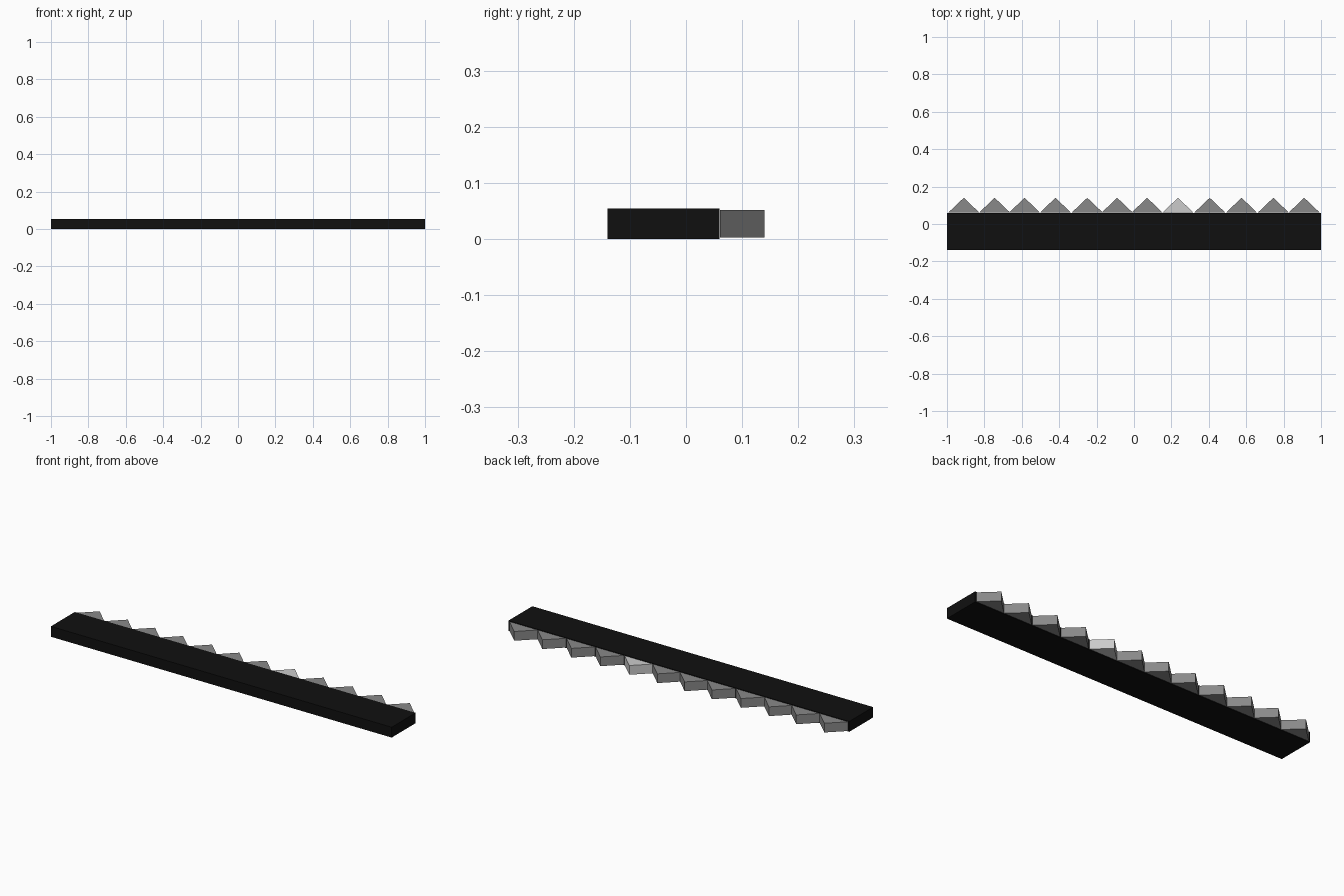
import bpy, bmesh

if "Cube" in bpy.data.objects:
    bpy.data.objects.remove(bpy.data.objects["Cube"])


def material(name, v):
    m = bpy.data.materials.new(name)
    m.diffuse_color = (v, v, v, 1)
    m.use_nodes = True
    m.node_tree.nodes["Principled BSDF"].inputs["Base Color"].default_value = m.diffuse_color
    return m


def extrude_profile(name, pts, z0, z1, mat=None):
    """Prism from an xy outline, between two heights."""
    bm = bmesh.new()
    face = bm.faces.new([bm.verts.new((x, y, z0)) for x, y in pts])
    ext = bmesh.ops.extrude_face_region(bm, geom=[face])
    verts = [g for g in ext["geom"] if isinstance(g, bmesh.types.BMVert)]
    bmesh.ops.translate(bm, verts=verts, vec=(0, 0, z1 - z0))
    bmesh.ops.recalc_face_normals(bm, faces=bm.faces[:])
    mesh = bpy.data.meshes.new(name)
    bm.to_mesh(mesh)
    bm.free()
    obj = bpy.data.objects.new(name, mesh)
    bpy.context.collection.objects.link(obj)
    if mat:
        mesh.materials.append(mat)
    return obj


black = material("black", 0.005)
grey = material("grey", 0.25)

# Long flat bar
extrude_profile("bar", [(-1, -0.14), (1, -0.14), (1, 0.06), (-1, 0.06)], 0, 0.055, black)

# Row of triangular teeth along the back edge, one of them lighter
tips = [-0.91, -0.745, -0.585, -0.42, -0.25, -0.09,
        0.07, 0.235, 0.405, 0.575, 0.745, 0.91]
for i, x in enumerate(tips):
    extrude_profile(f"tooth_{i + 1}", [(x - 0.083, 0.061), (x + 0.083, 0.061), (x, 0.14)],
                    0.003, 0.052, None if i == 7 else grey)
